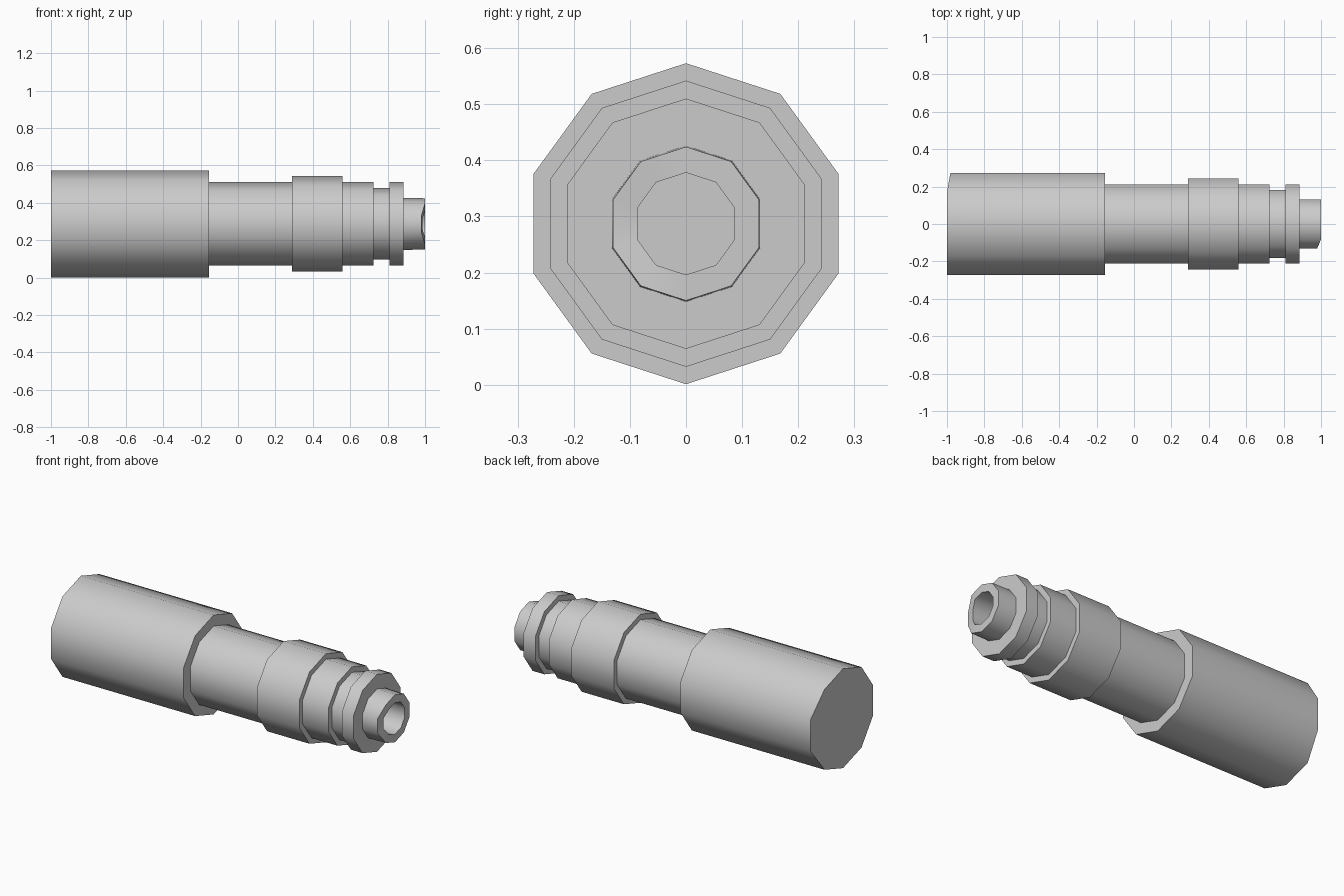
import bpy, bmesh, math

if "Cube" in bpy.data.objects:
    bpy.data.objects.remove(bpy.data.objects["Cube"])

SIDES = 10
AXIS_Z = 0.287

# Half profile of the stepped shaft: (x, radius), rear cap to bore floor
PROFILE = [
    (-1.0, 0.286), (-0.155, 0.286),                   # thick handle
    (-0.155, 0.223), (0.29, 0.223),                   # neck
    (0.29, 0.255), (0.56, 0.255),                     # collar
    (0.56, 0.223), (0.725, 0.223),                    # shoulder
    (0.725, 0.191), (0.81, 0.191),                    # groove
    (0.81, 0.223), (0.885, 0.223),                    # flange
    (0.885, 0.139), (1.0, 0.137),                     # nozzle
    (1.0, 0.091), (0.86, 0.091),                      # bore
]


def lathe_x(name, profile):
    """Revolve a profile around the x axis with capped ends."""
    bm = bmesh.new()
    rings = []
    for x, r in profile:
        ring = []
        for i in range(SIDES):
            a = math.tau * i / SIDES
            ring.append(bm.verts.new((x, r * math.sin(a), AXIS_Z + r * math.cos(a))))
        rings.append(ring)
    for a, b in zip(rings, rings[1:]):
        for i in range(SIDES):
            j = (i + 1) % SIDES
            bm.faces.new((a[i], a[j], b[j], b[i]))
    bm.faces.new(rings[0])
    bm.faces.new(rings[-1])

    # Slightly worn edges: rear cap on the back side, nozzle rim on the front
    for v in rings[0]:
        if v.co.y > 0.25:
            v.co.x += 0.018
    for v in rings[-3]:
        if v.co.y < -0.12:
            v.co.x -= 0.02
    for v in rings[-2]:
        if v.co.y < -0.08:
            v.co.x -= 0.014

    bmesh.ops.recalc_face_normals(bm, faces=bm.faces)
    mesh = bpy.data.meshes.new(name)
    bm.to_mesh(mesh)
    bm.free()
    obj = bpy.data.objects.new(name, mesh)
    bpy.context.collection.objects.link(obj)
    return obj


shaft = lathe_x("stepped_shaft", PROFILE)

# Smooth sides, sharp steps
bpy.context.view_layer.objects.active = shaft
shaft.select_set(True)
bpy.ops.object.shade_smooth_by_angle(angle=math.radians(40))
